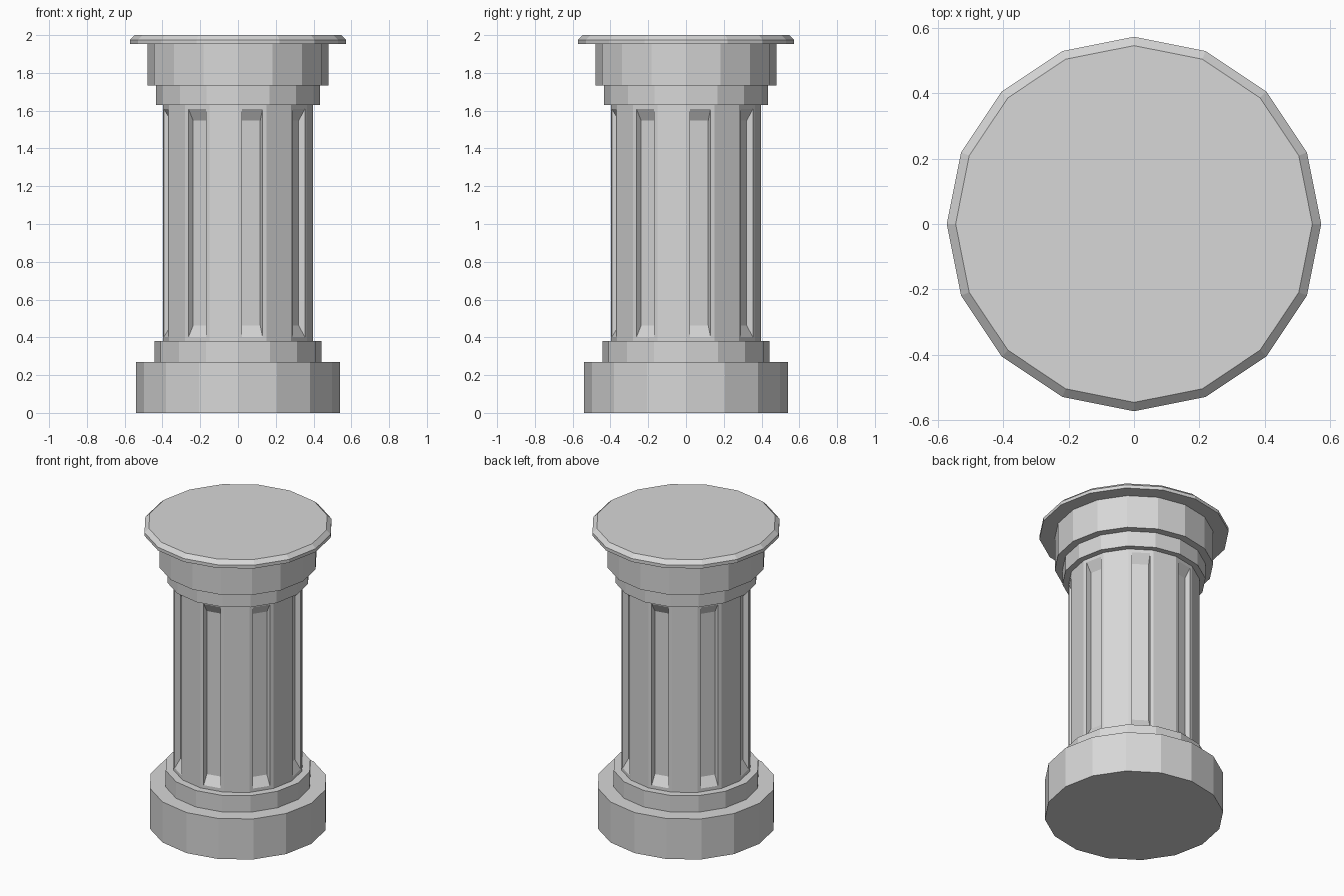
import bpy, bmesh, math

cube = bpy.data.objects.get("Cube")
if cube:
    bpy.data.objects.remove(cube)

SIDES = 16

stone = bpy.data.materials.new("grey_stone")
stone.use_nodes = True
GREY = (0.68, 0.68, 0.68, 1)
stone.diffuse_color = GREY
stone.node_tree.nodes["Principled BSDF"].inputs["Base Color"].default_value = GREY


def drum(name, profile):
    """Closed faceted drum from (radius, height) pairs, bottom to top."""
    bm = bmesh.new()
    rings = []
    for r, z in profile:
        angles = [2 * math.pi * i / SIDES for i in range(SIDES)]
        rings.append([bm.verts.new((r * math.cos(a), r * math.sin(a), z)) for a in angles])
    for low, high in zip(rings, rings[1:]):
        for i in range(SIDES):
            j = (i + 1) % SIDES
            bm.faces.new((low[i], low[j], high[j], high[i]))
    bm.faces.new(rings[0][::-1])
    bm.faces.new(rings[-1])
    bm.normal_update()
    mesh = bpy.data.meshes.new(name)
    bm.to_mesh(mesh)
    bm.free()
    mesh.materials.append(stone)
    obj = bpy.data.objects.new(name, mesh)
    bpy.context.collection.objects.link(obj)
    return obj


def carve_flutes(obj, margin, depth, taper):
    """Sink a tapered panel into every other side face."""
    bm = bmesh.new()
    bm.from_mesh(obj.data)
    step = 2 * math.pi / SIDES
    flutes = [f for f in bm.faces if abs(f.normal.z) < 0.1
              and int(math.atan2(f.normal.y, f.normal.x) % (2 * math.pi) / step) % 2 == 0]
    bmesh.ops.inset_individual(bm, faces=flutes, thickness=margin)
    # Second inset forms the sloping walls, then the floor is pushed in
    bmesh.ops.inset_individual(bm, faces=flutes, thickness=0)
    for f in flutes:
        centre = f.calc_center_median()
        normal = f.normal.copy()
        for v in f.verts:
            v.co = centre + (v.co - centre) * taper - normal * depth
    bm.to_mesh(obj.data)
    bm.free()


# Stepped foot
drum("base_plinth", [(0.54, 0), (0.54, 0.27)])
drum("base_ring", [(0.443, 0.27), (0.443, 0.38)])

# Fluted shaft
shaft = drum("shaft", [(0.396, 0.38), (0.396, 1.63)])
carve_flutes(shaft, 0.031, 0.035, 0.9)

# Stepped head with chamfered slab
drum("neck_ring", [(0.433, 1.63), (0.433, 1.733)])
drum("capital", [(0.48, 1.733), (0.48, 1.953)])
drum("top_slab", [(0.573, 1.953), (0.573, 1.975), (0.546, 2.0)])
